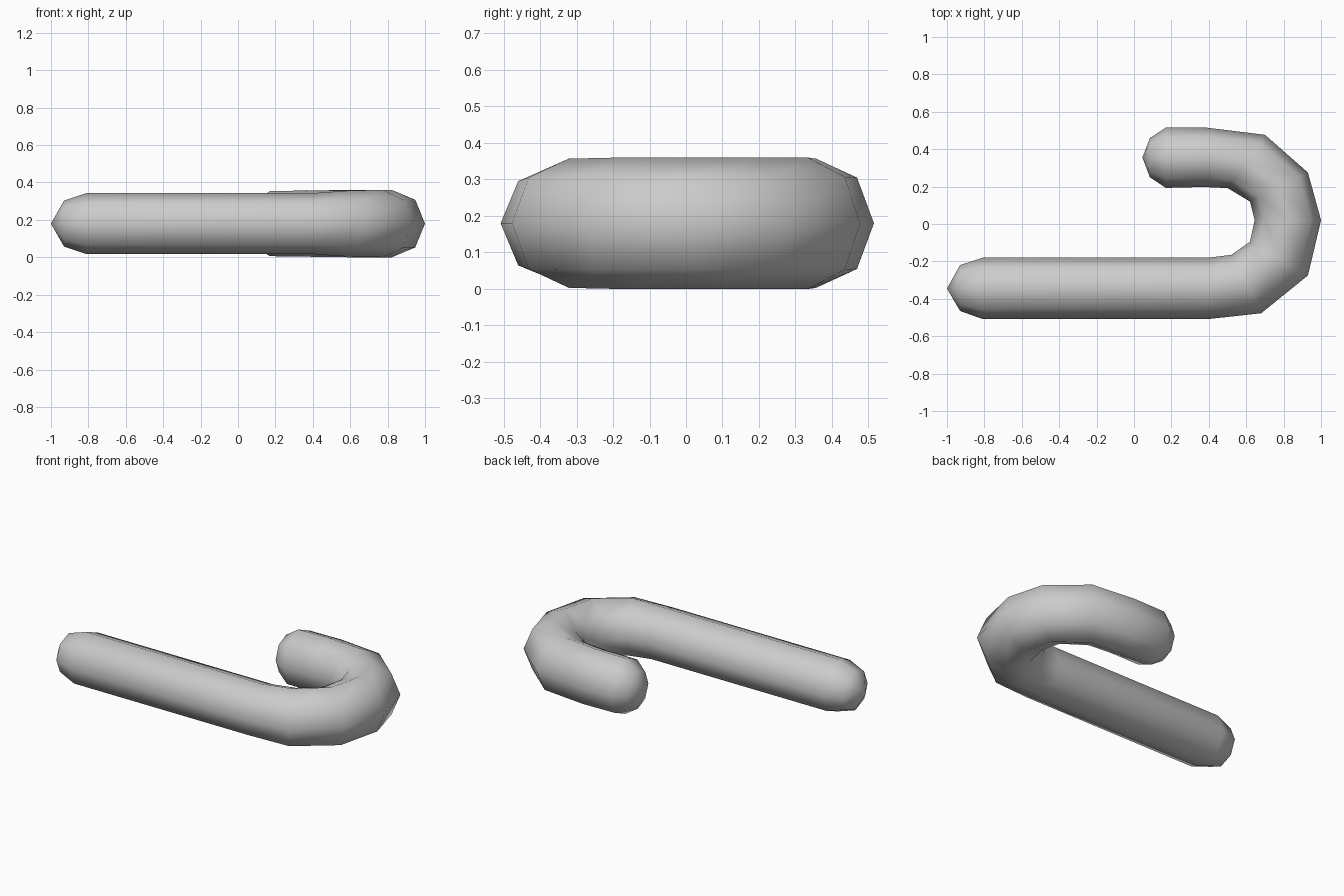
import bpy
import bmesh
import math
from mathutils import Vector

if "Cube" in bpy.data.objects:
    bpy.data.objects.remove(bpy.data.objects["Cube"], do_unlink=True)

SIDES = 8
MID_Z = 0.18

# Stations along the cane: outer edge (x, y), inner edge (x, y), half height
shaft = [
    ((-0.93, -0.465), (-0.93, -0.22), 0.123),
    ((-0.81, -0.508), (-0.81, -0.18), 0.163),
    ((0.40, -0.508), (0.40, -0.18), 0.163),
]
bend = [
    ((0.68, -0.477), (0.52, -0.165), 0.177),
    ((0.93, -0.275), (0.62, -0.095), 0.18),
    ((1.00, 0.02), (0.645, 0.02), 0.18),
    ((0.93, 0.275), (0.62, 0.12), 0.18),
    ((0.70, 0.477), (0.50, 0.192), 0.18),
]
hook = [
    ((0.39, 0.515), (0.37, 0.198), 0.177),
    ((0.17, 0.515), (0.17, 0.193), 0.174),
    ((0.085, 0.46), (0.085, 0.25), 0.118),
]
tips = [(-1.0, -0.345), (0.045, 0.355)]


def add_ring(bm, outer, inner, half_height):
    """Octagonal cross-section with corners on the outer and inner edges."""
    a, b = Vector((*outer, MID_Z)), Vector((*inner, MID_Z))
    centre, side = (a + b) / 2, (a - b) / 2
    up = Vector((0, 0, half_height))
    angles = [math.tau * i / SIDES for i in range(SIDES)]
    return [bm.verts.new(centre + side * math.cos(t) + up * math.sin(t)) for t in angles]


# Sweep the tube and close both rounded ends
bm = bmesh.new()
rings = [add_ring(bm, *s) for s in shaft + bend + hook]
for r0, r1 in zip(rings, rings[1:]):
    for i in range(SIDES):
        j = (i + 1) % SIDES
        bm.faces.new((r0[i], r0[j], r1[j], r1[i]))
for ring, tip in zip((rings[0], rings[-1]), tips):
    pole = bm.verts.new((*tip, MID_Z))
    for i in range(SIDES):
        bm.faces.new((ring[i], ring[(i + 1) % SIDES], pole))
bmesh.ops.recalc_face_normals(bm, faces=bm.faces[:])
for face in bm.faces:
    face.smooth = True

mesh = bpy.data.meshes.new("hooked_cane")
bm.to_mesh(mesh)
bm.free()
cane = bpy.data.objects.new("hooked_cane", mesh)
bpy.context.collection.objects.link(cane)

# Single plain grey
grey = bpy.data.materials.new("light_grey")
grey.use_nodes = True
colour = (0.6, 0.6, 0.6, 1)
grey.diffuse_color = colour
grey.node_tree.nodes["Principled BSDF"].inputs["Base Color"].default_value = colour
mesh.materials.append(grey)
